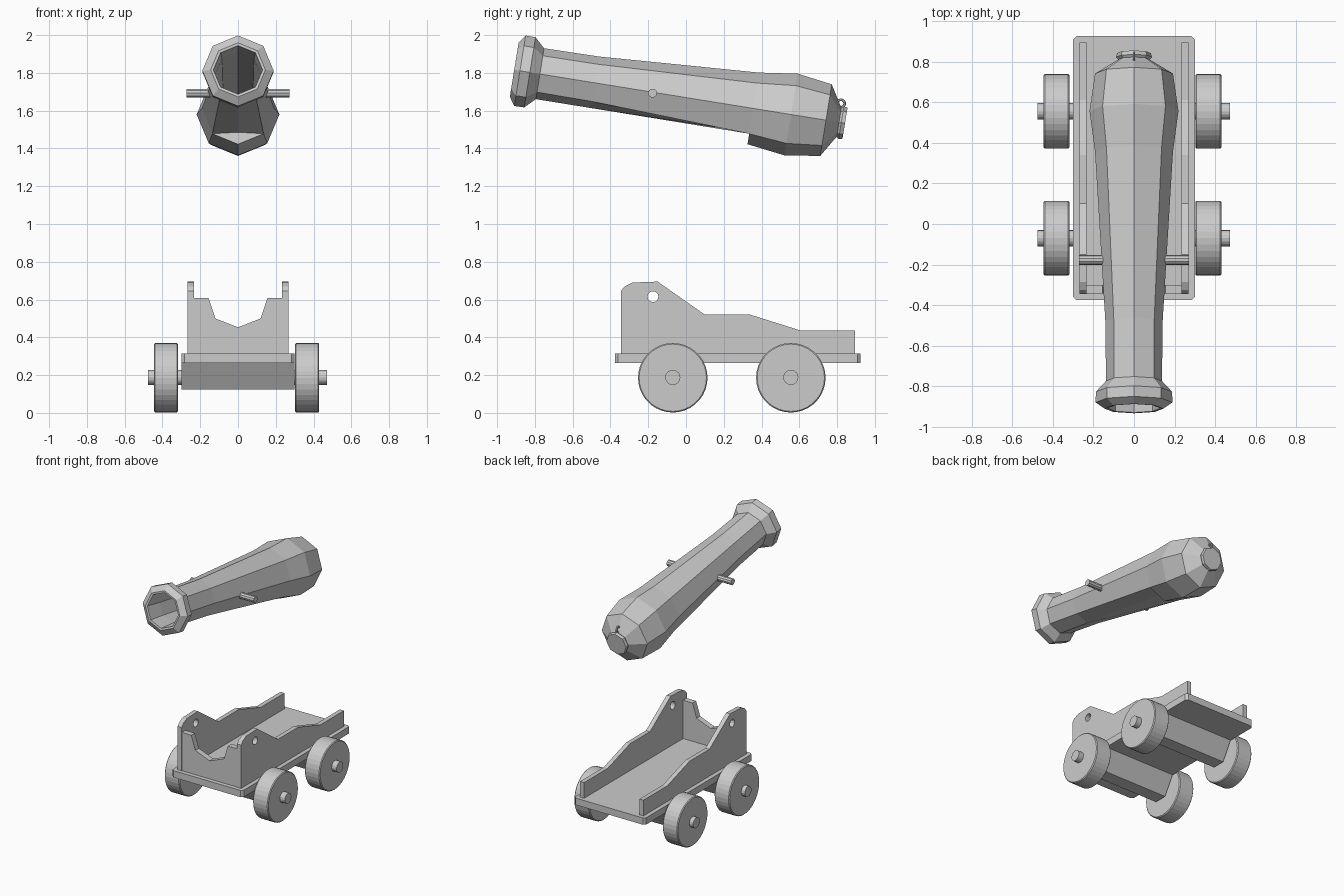
import bpy, bmesh
from math import sin, cos, pi
from mathutils import Matrix, Vector

if "Cube" in bpy.data.objects:
    bpy.data.objects.remove(bpy.data.objects["Cube"])


def finish(name, bm, smooth=False):
    bmesh.ops.recalc_face_normals(bm, faces=bm.faces)
    me = bpy.data.meshes.new(name)
    bm.to_mesh(me)
    bm.free()
    ob = bpy.data.objects.new(name, me)
    bpy.context.collection.objects.link(ob)
    return ob


def extrude(name, pts, axis, lo, hi):
    """Extrude a 2D outline along x (points are y,z) or y (points are x,z)."""
    bm = bmesh.new()
    put = (lambda p, d: (d, p[0], p[1])) if axis == 'x' else (lambda p, d: (p[0], d, p[1]))
    a = [bm.verts.new(put(p, lo)) for p in pts]
    b = [bm.verts.new(put(p, hi)) for p in pts]
    bm.faces.new(a)
    bm.faces.new(b)
    for i in range(len(pts)):
        j = (i + 1) % len(pts)
        bm.faces.new((a[i], a[j], b[j], b[i]))
    return finish(name, bm)


def rod(name, x0, x1, y, z, r, sides, bevel=0.0):
    """Cylinder lying along x."""
    bm = bmesh.new()
    m = Matrix.Translation(((x0 + x1) / 2, y, z)) @ Matrix.Rotation(pi / 2, 4, 'Y')
    bmesh.ops.create_cone(bm, cap_ends=True, segments=sides, radius1=r, radius2=r,
                          depth=abs(x1 - x0), matrix=m)
    if bevel:
        rim = [e for e in bm.edges if abs(e.verts[0].co.x - e.verts[1].co.x) < 1e-5]
        bmesh.ops.bevel(bm, geom=rim, offset=bevel, segments=1, affect='EDGES')
    return finish(name, bm)


# Barrel: octagonal rings (distance along axis, radius, underside radius)
TILT = 0.16
centre = Vector((0, -0.177, 1.698))
back = Vector((0, cos(TILT), -sin(TILT)))
up = Vector((0, sin(TILT), cos(TILT)))
rings = [(0.80, 0.11, 0.11), (-0.60, 0.12, 0.12), (-0.74, 0.13, 0.13),
         (-0.742, 0.145, 0.145), (-0.711, 0.189, 0.189), (-0.658, 0.188, 0.188),
         (-0.604, 0.138, 0.135), (-0.31, 0.141, 0.135), (0.54, 0.192, 0.128),
         (0.54, 0.192, 0.192), (0.743, 0.219, 0.219), (0.93, 0.192, 0.192),
         (0.992, 0.09, 0.09), (1.00, 0.078, 0.078), (1.012, 0.088, 0.088),
         (1.032, 0.083, 0.083)]
bm = bmesh.new()
loops = []
for s, r, low in rings:
    loop = []
    for k in range(8):
        a = k * pi / 4
        q = low if k == 4 else r
        loop.append(bm.verts.new(centre + back * s + up * q * cos(a) + Vector((q * sin(a), 0, 0))))
    loops.append(loop)
for a, b in zip(loops, loops[1:]):
    for k in range(8):
        j = (k + 1) % 8
        bm.faces.new((a[k], a[j], b[j], b[k]))
bm.faces.new(loops[0])
bm.faces.new(loops[-1])
bmesh.ops.remove_doubles(bm, verts=bm.verts, dist=1e-5)
finish("barrel", bm)

# Trunnion stubs and fuse ring
for side, label in ((-1, "left"), (1, "right")):
    rod("trunnion_" + label, side * 0.135, side * 0.272, -0.177, 1.693, 0.024, 10)
bpy.ops.mesh.primitive_torus_add(major_segments=14, minor_segments=6, major_radius=0.02,
                                 minor_radius=0.007, location=(0, 0.82, 1.638),
                                 rotation=(0, pi / 2, 0))
bpy.context.object.name = "breech_ring"

# Base plank with clipped corners
bm = bmesh.new()
bmesh.ops.create_cube(bm, size=1, matrix=Matrix.Translation((0, 0.275, 0.289))
                      @ Matrix.Diagonal((0.60, 1.30, 0.052, 1)))
corners = [e for e in bm.edges if abs(e.verts[0].co.z - e.verts[1].co.z) > 0.01]
bmesh.ops.bevel(bm, geom=corners, offset=0.016, segments=1, affect='EDGES')
finish("base_plank", bm)

# Side walls with trunnion holes
cheek = [(-0.345, 0.31), (-0.345, 0.645), (-0.325, 0.67), (-0.285, 0.69), (-0.15, 0.695),
         (0.10, 0.52), (0.34, 0.52), (0.61, 0.435), (0.895, 0.435), (0.895, 0.31)]
cutter = rod("hole_cutter", -0.5, 0.5, -0.175, 0.615, 0.029, 12)
cutter.hide_render = True
cutter.hide_viewport = True
for side, label in ((-1, "left"), (1, "right")):
    wall = extrude("side_wall_" + label, cheek, 'x', side * 0.234, side * 0.268)
    mod = wall.modifiers.new("hole", 'BOOLEAN')
    mod.object = cutter
    mod.solver = 'EXACT'

# Front plate with barrel notch
half = [(0.236, 0.31), (0.236, 0.607), (0.155, 0.607), (0.12, 0.50)]
notch = half + [(0, 0.453)] + [(-x, z) for x, z in reversed(half)]
extrude("front_plate", notch, 'y', -0.343, -0.30)

# Axle blocks, axles and wheels
for y, end in ((-0.07, "front"), (0.555, "rear")):
    block = [(y - 0.13, 0.265), (y + 0.13, 0.265), (y + 0.05, 0.125), (y - 0.05, 0.125)]
    extrude(end + "_axle_block", block, 'x', -0.298, 0.298)
    rod(end + "_axle", -0.476, 0.472, y, 0.188, 0.04, 16)
    for x0, x1, label in ((-0.445, -0.318, "left"), (0.302, 0.43, "right")):
        rod(end + "_wheel_" + label, x0, x1, y, 0.186, 0.184, 36, 0.006)
